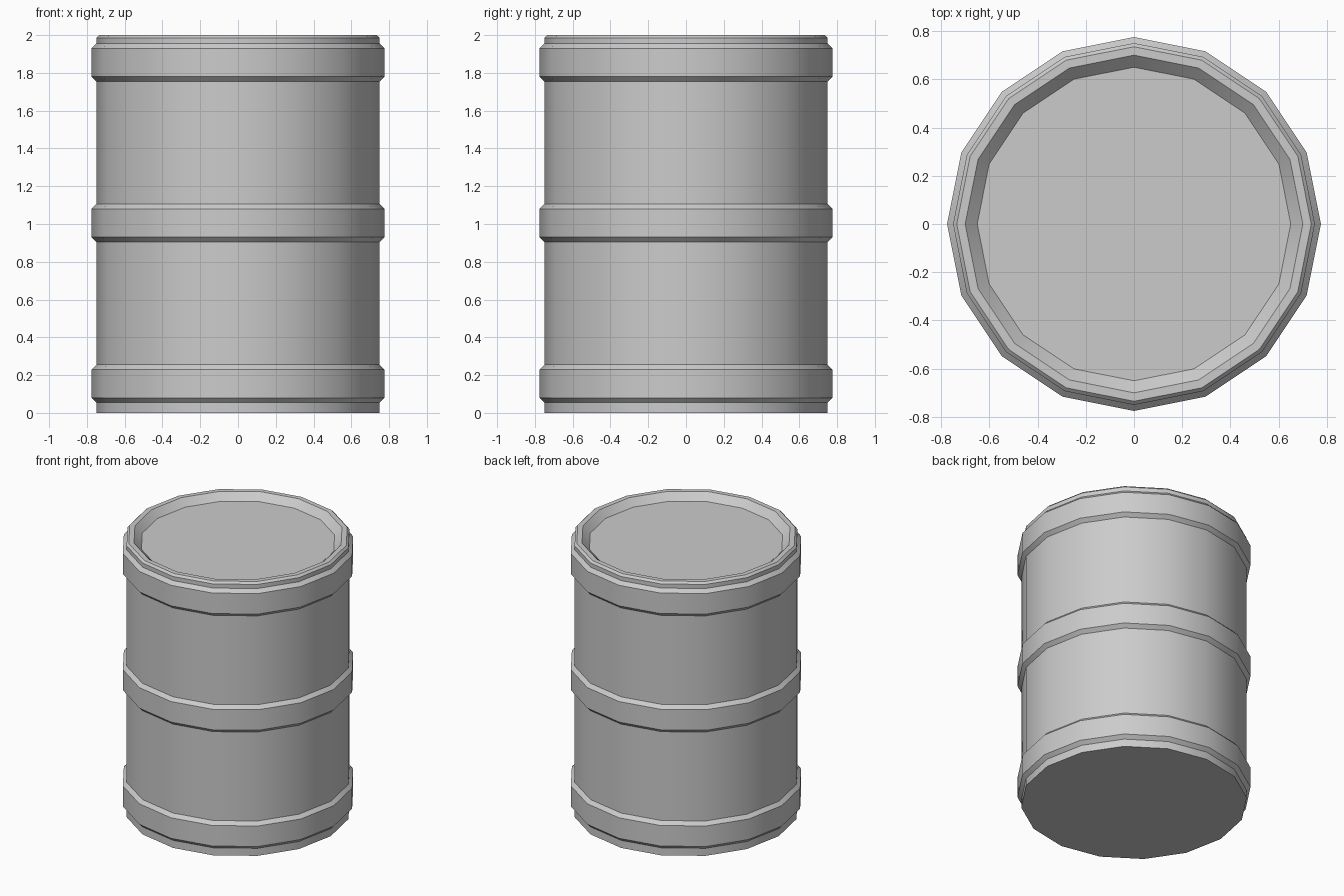
import bpy, bmesh
from math import cos, sin, pi, radians

if "Cube" in bpy.data.objects:
    bpy.data.objects.remove(bpy.data.objects["Cube"])

SIDES = 16


def lathe(name, profile):
    """Spin (radius, z) points around z and cap both ends."""
    bm = bmesh.new()
    rings = [[bm.verts.new((r * cos(2 * pi * i / SIDES), r * sin(2 * pi * i / SIDES), z))
              for i in range(SIDES)] for r, z in profile]
    for low, high in zip(rings, rings[1:]):
        for i in range(SIDES):
            j = (i + 1) % SIDES
            bm.faces.new((low[i], low[j], high[j], high[i]))
    bm.faces.new(rings[0][::-1])
    bm.faces.new(rings[-1])
    mesh = bpy.data.meshes.new(name)
    bm.to_mesh(mesh)
    bm.free()
    obj = bpy.data.objects.new(name, mesh)
    bpy.context.collection.objects.link(obj)
    bpy.ops.object.select_all(action='DESELECT')
    obj.select_set(True)
    bpy.context.view_layer.objects.active = obj
    bpy.ops.object.shade_smooth_by_angle(angle=radians(30))
    return obj


# Body wall with three chamfered raised bands
profile = [(0.75, 0.0)]
for z in (0.155, 1.005, 1.855):
    profile += [(0.75, z - 0.1), (0.775, z - 0.075), (0.775, z + 0.075), (0.75, z + 0.1)]

# Bevelled rim and recessed lid
profile += [(0.75, 1.985), (0.735, 2.0), (0.70, 2.0), (0.65, 1.95)]
lathe("barrel", profile)
